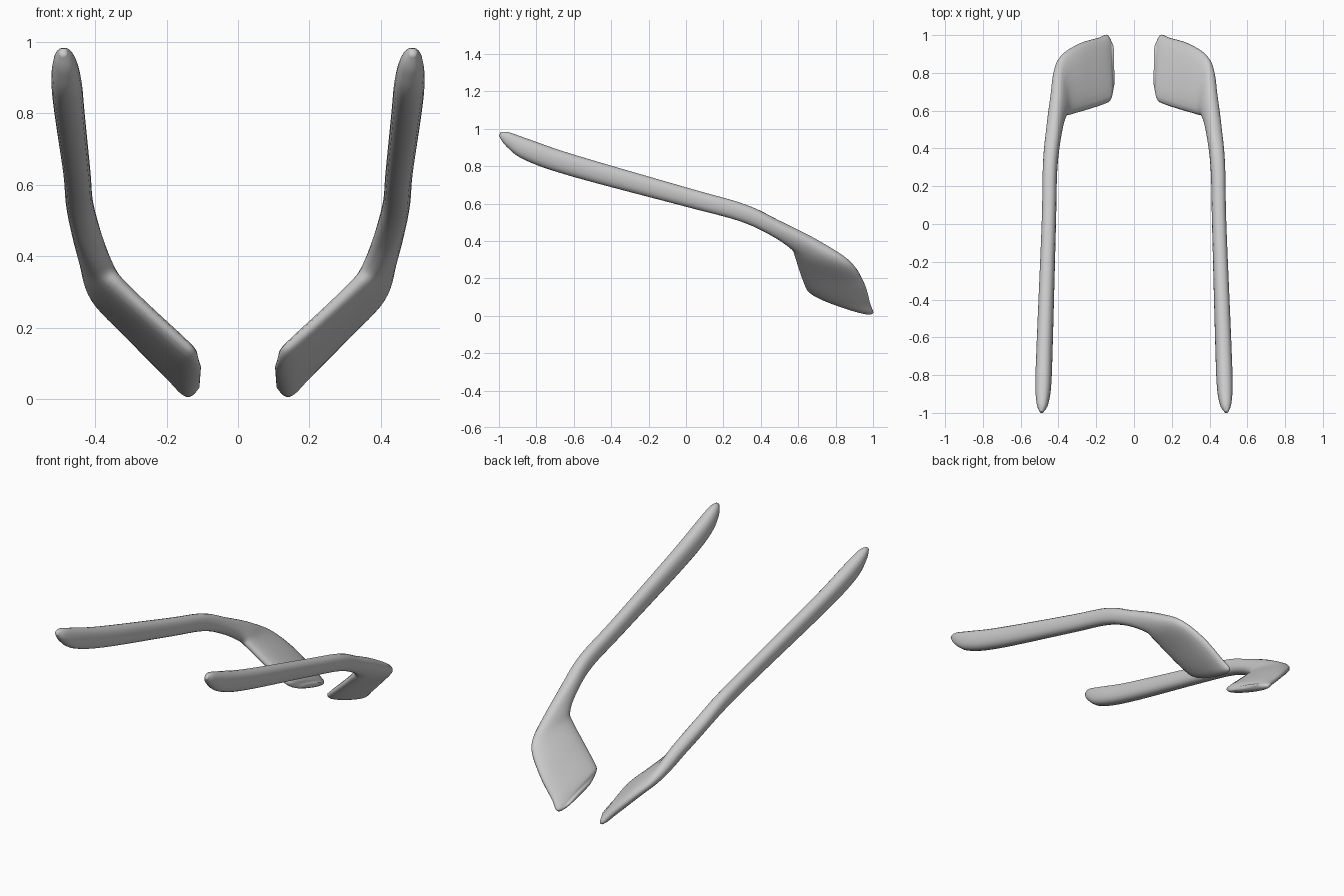
import bpy, bmesh, math
from mathutils import Vector

if "Cube" in bpy.data.objects:
    bpy.data.objects.remove(bpy.data.objects["Cube"])

grey = bpy.data.materials.new("plain grey")
grey.diffuse_color = (0.6, 0.6, 0.6, 1)
grey.use_nodes = True
grey.node_tree.nodes["Principled BSDF"].inputs["Base Color"].default_value = grey.diffuse_color

# Cross-sections from rear tip to pad end: lower edge, upper edge, half thickness
sections = [
    (.489, -1.0, .962, .491, -.99, .982, .010),
    (.480, -.96, .905, .490, -.945, .980, .030),
    (.475, -.86, .832, .485, -.83, .940, .042),
    (.465, -.61, .745, .478, -.585, .857, .042),
    (.447, -.012, .586, .455, .012, .683, .038),
    (.438, .28, .508, .450, .32, .594, .038),
    (.412, .45, .435, .440, .50, .505, .040),
    (.373, .56, .365, .425, .70, .400, .040),
    (.335, .58, .325, .400, .87, .290, .037),
    (.250, .605, .245, .300, .95, .180, .035),
    (.160, .635, .165, .190, .985, .065, .033),
    (.122, .66, .130, .140, 1.0, .012, .026),
    (.104, .74, .090, .108, .94, .035, .010),
]
STEPS, SIDES, SQUARE = 6, 20, 0.85


def spline(p0, p1, p2, p3, t):
    return [0.5 * (2*b + (c-a)*t + (2*a-5*b+4*c-d)*t*t + (3*b-a-3*c+d)*t**3)
            for a, b, c, d in zip(p0, p1, p2, p3)]


def soft(v):
    return math.copysign(abs(v) ** SQUARE, v)


# Smoothly interpolate the sections
fine = []
n = len(sections)
for i in range(n - 1):
    four = [sections[min(max(i + k, 0), n - 1)] for k in (-1, 0, 1, 2)]
    fine += [spline(*four, s / STEPS) for s in range(STEPS)]
fine.append(sections[-1])

# Loft the temple arm into its pad
bm = bmesh.new()
mids = [(Vector(f[:3]) + Vector(f[3:6])) / 2 for f in fine]
rings = []
for i, f in enumerate(fine):
    half = (Vector(f[3:6]) - Vector(f[:3])) / 2
    along = mids[min(i + 1, len(mids) - 1)] - mids[max(i - 1, 0)]
    side = half.cross(along).normalized() * f[6]
    rings.append([bm.verts.new(mids[i] + half * soft(math.cos(a)) + side * soft(math.sin(a)))
                  for a in (2 * math.pi * k / SIDES for k in range(SIDES))])
for r, q in zip(rings, rings[1:]):
    for k in range(SIDES):
        j = (k + 1) % SIDES
        bm.faces.new((r[k], r[j], q[j], q[k]))
bm.faces.new(rings[0])
bm.faces.new(rings[-1])
bmesh.ops.recalc_face_normals(bm, faces=bm.faces)
for face in bm.faces:
    face.smooth = True

mesh = bpy.data.meshes.new("curved_arm_with_pad")
bm.to_mesh(mesh)
bm.free()
mesh.materials.append(grey)
arm = bpy.data.objects.new("curved_arm_with_pad", mesh)
bpy.context.collection.objects.link(arm)

# Matching arm on the other side
mirror = arm.modifiers.new("mirror", 'MIRROR')
mirror.use_axis[0] = True
mirror.use_mirror_merge = False
